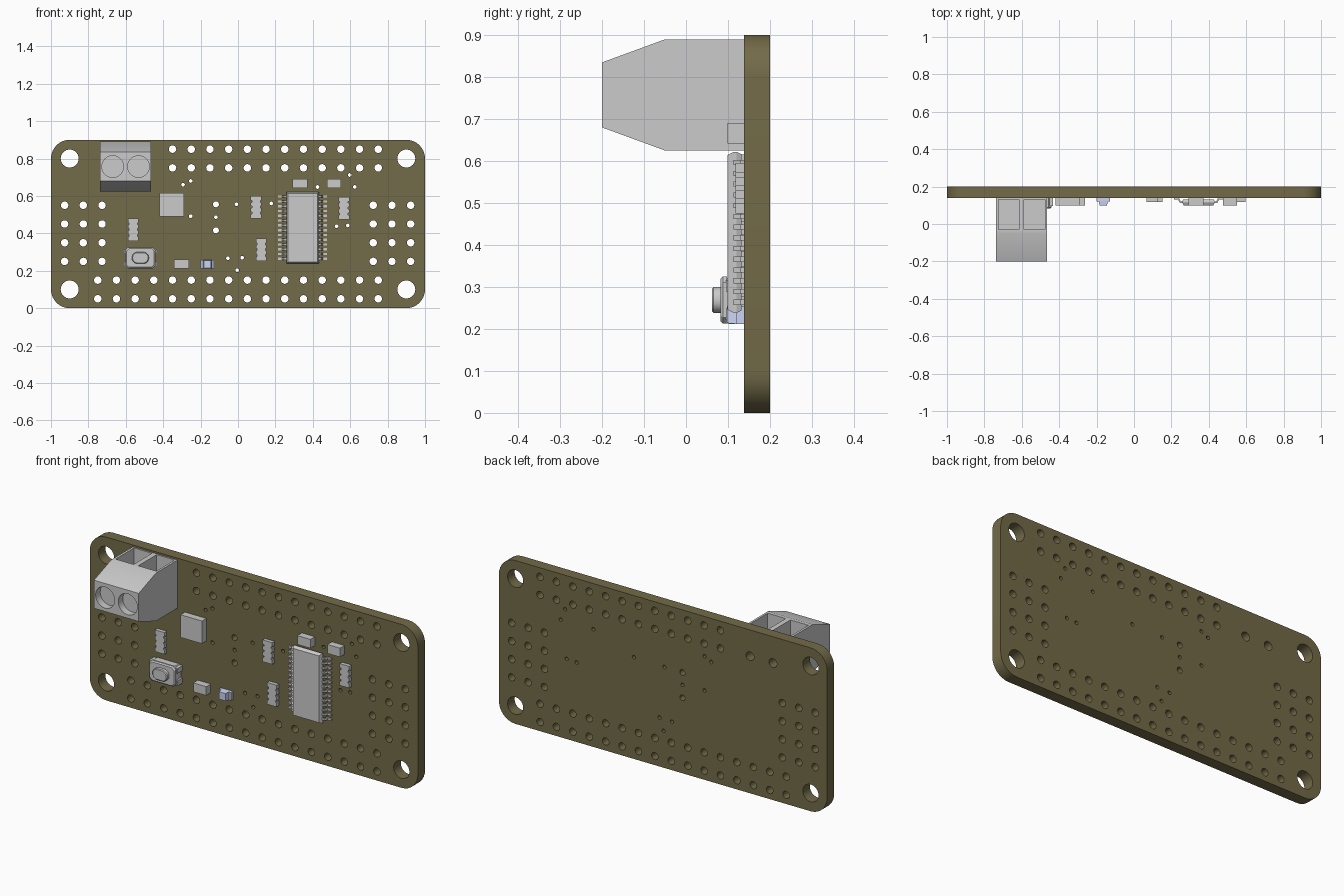
import bpy, bmesh, math

if "Cube" in bpy.data.objects:
    bpy.data.objects.remove(bpy.data.objects["Cube"])

BACK = 0.138  # y of the board's component side


def material(name, rgb):
    m = bpy.data.materials.new(name)
    m.diffuse_color = (*rgb, 1)
    m.use_nodes = True
    m.node_tree.nodes["Principled BSDF"].inputs["Base Color"].default_value = m.diffuse_color
    return m


def loft(bm, rings):
    """Closed skin through rings of 3D points."""
    vs = [[bm.verts.new(p) for p in r] for r in rings]
    n = len(vs[0])
    for a, b in zip(vs, vs[1:]):
        for i in range(n):
            bm.faces.new((a[i], a[(i + 1) % n], b[(i + 1) % n], b[i]))
    bm.faces.new(vs[0])
    bm.faces.new(vs[-1])


def finish(name, bm, mat=None, smooth=False):
    bmesh.ops.recalc_face_normals(bm, faces=bm.faces)
    me = bpy.data.meshes.new(name)
    bm.to_mesh(me)
    bm.free()
    ob = bpy.data.objects.new(name, me)
    bpy.context.collection.objects.link(ob)
    if mat:
        me.materials.append(mat)
    if smooth:
        shade(ob)
    return ob


def shade(ob):
    bpy.ops.object.select_all(action='DESELECT')
    ob.select_set(True)
    bpy.context.view_layer.objects.active = ob
    bpy.ops.object.shade_smooth_by_angle(angle=math.radians(35))


def circle(x, z, r, n=20):
    return [(x + r * math.cos(2 * math.pi * i / n), z + r * math.sin(2 * math.pi * i / n)) for i in range(n)]


def rect(x0, x1, z0, z1):
    return [(x0, z0), (x1, z0), (x1, z1), (x0, z1)]


def rounded(x0, x1, z0, z1, r, n=8):
    pts = []
    for k, (cx, cz) in enumerate(rect(x0 + r, x1 - r, z0 + r, z1 - r)):
        for i in range(n + 1):
            a = math.pi * (1 + k / 2 + i / (2 * n))
            pts.append((cx + r * math.cos(a), cz + r * math.sin(a)))
    return pts


def layers(name, stack, mat=None, smooth=False):
    """Stack of (y, outline) lofted into one solid."""
    bm = bmesh.new()
    loft(bm, [[(x, y, z) for x, z in o] for y, o in stack])
    return finish(name, bm, mat, smooth)


def slab(name, outline, y0, y1, mat=None, smooth=False):
    return layers(name, [(y0, outline), (y1, outline)], mat, smooth)


# Board: filled outline with holes
holes = [circle(sx * 0.9, z, 0.048, 32) for sx in (-1, 1) for z in (0.1, 0.8)]
holes += [circle(-0.35 + 0.1 * i, z, 0.02) for i in range(12) for z in (0.75, 0.85)]
holes += [circle(-0.75 + 0.1 * i, z, 0.02) for i in range(16) for z in (0.05, 0.15)]
holes += [circle(x0 + 0.1 * i, 0.25 + 0.1 * j, 0.02)
          for x0 in (-0.927, 0.723) for i in range(3) for j in range(4)]
holes += [circle(x, 0.755, 0.024) for x in (-0.67, -0.53)]
holes += [circle(-0.118, z, 0.016) for z in (0.416, 0.555)]
vias = [(-.253, .68), (-.294, .66), (-.118, .487), (-.253, .492), (-.008, .556), (.178, .56),
        (-.054, .267), (.022, .27), (-.004, .203), (.425, .648), (.597, .712), (.624, .648),
        (.527, .438), (.587, .442)]
holes += [circle(x, z, 0.01, 12) for x, z in vias]
cu = bpy.data.curves.new("board_outline", 'CURVE')
cu.dimensions, cu.fill_mode, cu.extrude = '2D', 'BOTH', 0.031
for pts in [rounded(-1, 1, 0, 0.9, 0.1)] + holes:
    sp = cu.splines.new('POLY')
    sp.points.add(len(pts) - 1)
    for p, (x, z) in zip(sp.points, pts):
        p.co = (x, z, 0, 1)
    sp.use_cyclic_u = True
tmp = bpy.data.objects.new("board_outline", cu)
bpy.context.collection.objects.link(tmp)
bpy.context.view_layer.update()
bm = bmesh.new()
me = tmp.to_mesh()
bm.from_mesh(me)
tmp.to_mesh_clear()
bpy.data.objects.remove(tmp)
bmesh.ops.remove_doubles(bm, verts=bm.verts, dist=1e-5)
for v in bm.verts:
    x, y, z = v.co
    v.co = (x, 0.169 - z, y)
board = finish("circuit_board", bm, material("board_olive", (0.17, 0.145, 0.065)), True)

# Screw terminal: side profile, then wire pockets and screw wells cut out
side = [(BACK, .625), (-.05, .625), (-.2, .68), (-.2, .835), (-.05, .89), (BACK, .89)]
bm = bmesh.new()
loft(bm, [[(x, y, z) for y, z in side] for x in (-.738, -.465)])
terminal = finish("screw_terminal", bm)
cutters = []
for cx in (-.67, -.532):
    cutters.append(slab("wire_pocket_cutter", rect(cx - .055, cx + .055, .77, .95), -.03, .13))
    cutters.append(slab("screw_well_cutter", circle(cx, .757, .058, 32), -.25, -.16))
bpy.context.view_layer.objects.active = terminal
for c in cutters:
    mod = terminal.modifiers.new("cut", 'BOOLEAN')
    mod.operation, mod.solver, mod.object = 'DIFFERENCE', 'EXACT', c
    bpy.ops.object.modifier_apply(modifier=mod.name)
for c in cutters:
    bpy.data.objects.remove(c)
shade(terminal)

# Main chip body, tapered to front and back
CX, CZ = 0.345, 0.43


def chip_ring(d):
    return rect(CX - .087 + d, CX + .087 - d, CZ - .192 + d, CZ + .192 - d)


layers("main_chip", [(.132, chip_ring(.006)), (.12, chip_ring(0)), (.114, chip_ring(0)), (.099, chip_ring(.008))])

# Gull-wing chip leads
lead = [(.08, .113), (.1, .113), (.11, .13), (.13, .13), (.13, BACK), (.104, BACK), (.094, .12), (.08, .12)]
bm = bmesh.new()
for s in (-1, 1):
    for i in range(14):
        z = CZ + (i - 6.5) * 0.0256
        loft(bm, [[(CX + s * u, y, z + w) for u, y in lead] for w in (-.006, .006)])
finish("chip_leads", bm)

# Square chip and small block capacitors
slab("square_chip", rect(-.42, -.29, .49, .615), .1, BACK)
for x0, x1, z0 in ((.292, .372, .642), (.475, .552, .642), (-.342, -.263, .212)):
    slab("capacitor", rect(x0, x1, z0, z0 + .049), .099, BACK)


# Resistor arrays with notched long sides
def notched(cx, cz, w=.029, h=.06, d=.007):
    right = [(w, -h)]
    for k in (-1, 0, 1):
        z = k * .031
        right += [(w, z - .005), (w - d, z - .005), (w - d, z + .005), (w, z + .005)]
    right.append((w, h))
    return [(cx + x, cz + z) for x, z in right + [(-x, -z) for x, z in right]]


for cx, cz in ((-.56, .42), (.097, .54), (.124, .313), (.566, .535)):
    slab("resistor_array", notched(cx, cz), .118, BACK)

# Indicator light
blue = material("pale_blue", (0.6, 0.66, 0.9))
slab("light_base", rect(-.201, -.127, .212, .257), .12, BACK, blue)
layers("light_lens", [(.12, rect(-.188, -.14, .212, .257)), (.098, rect(-.183, -.145, .214, .255))], blue)

# Push button: leads, waisted body, ring and oval plunger
BX, BZ = -.522, .269


def oct_ring(w, h, c):
    p = [(w, -h + c), (w, h - c), (w - c, h), (-w + c, h), (-w, h - c), (-w, -h + c), (-w + c, -h), (w - c, -h)]
    return [(BX + x, BZ + z) for x, z in p]


layers("button_body", [(BACK, oct_ring(.078, .052, .012)), (.098, oct_ring(.078, .052, .012)),
                       (.098, oct_ring(.08, .056, .014)), (.088, oct_ring(.08, .056, .014)),
                       (.082, oct_ring(.074, .05, .014))])
for s in (-1, 1):
    for t in (-1, 1):
        a, b = sorted((BX + s * .07, BX + s * .088))
        slab("button_lead", rect(a, b, BZ + t * .034 - .014, BZ + t * .034 + .014), .095, BACK)


def oval(w, h):
    return rounded(BX - w, BX + w, BZ - h, BZ + h, h * .95)


layers("button_plunger", [(.085, oval(.045, .031)), (.066, oval(.045, .031)), (.062, oval(.041, .027))], None, True)
